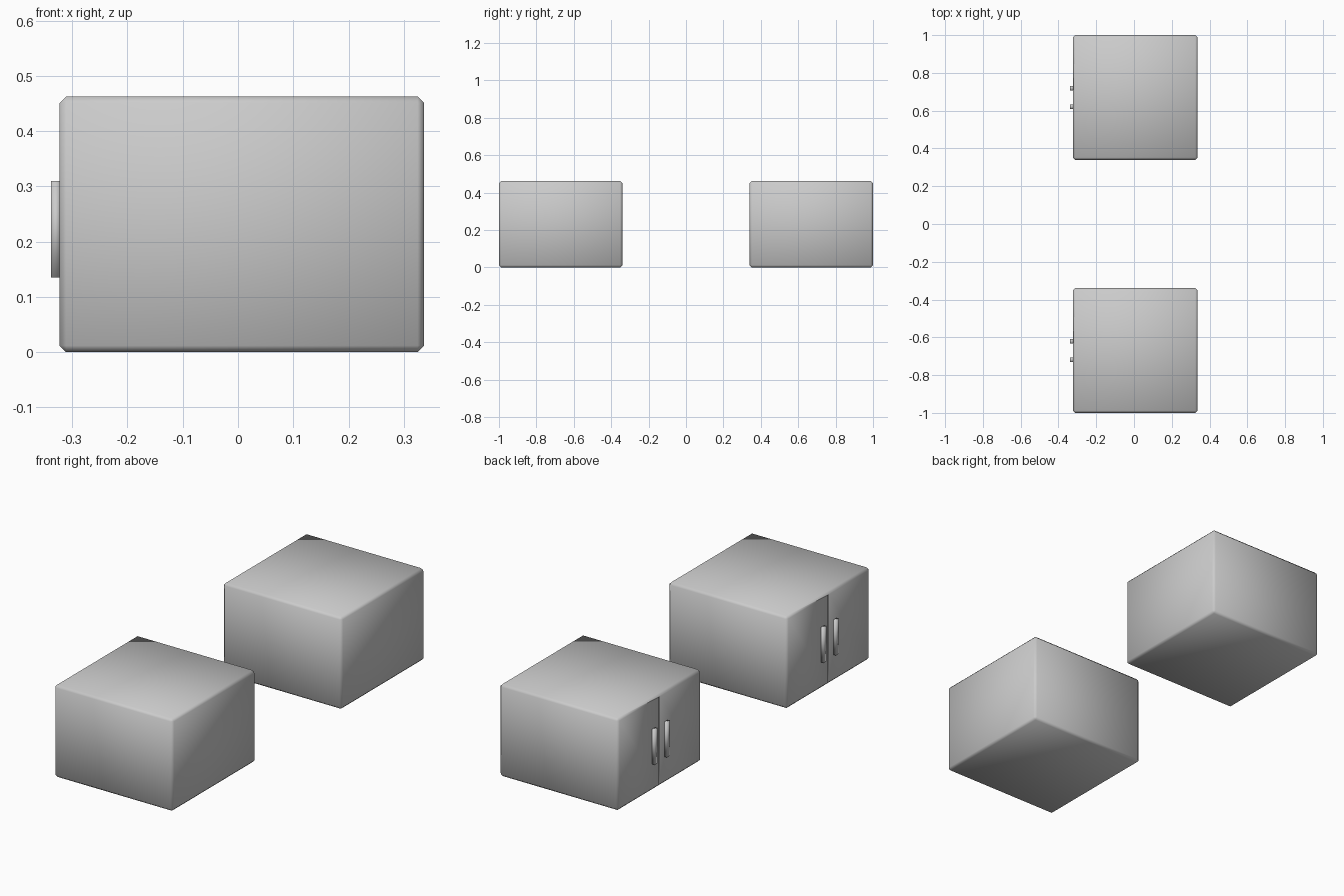
import bpy, bmesh
from mathutils import Vector

cube = bpy.data.objects.get("Cube")
if cube:
    bpy.data.objects.remove(cube, do_unlink=True)

grey = bpy.data.materials.new("light_grey")
grey.use_nodes = True
grey.diffuse_color = (0.6, 0.6, 0.6, 1)
grey.node_tree.nodes["Principled BSDF"].inputs["Base Color"].default_value = grey.diffuse_color

SIDE, HEIGHT, CHAMFER = 0.66, 0.463, 0.012
FRONT_X = -0.323          # plane of the doors
GAP, GAP_DEPTH = 0.007, 0.01


def box(lo, hi):
    bm = bmesh.new()
    bmesh.ops.create_cube(bm, size=1)
    lo, hi = Vector(lo), Vector(hi)
    bmesh.ops.scale(bm, vec=hi - lo, verts=bm.verts)
    bmesh.ops.translate(bm, vec=(lo + hi) / 2, verts=bm.verts)
    return bm


def finish(bm, name):
    bmesh.ops.recalc_face_normals(bm, faces=bm.faces)
    for f in bm.faces:
        f.smooth = True
    mesh = bpy.data.meshes.new(name)
    bm.to_mesh(mesh)
    bm.free()
    mesh.materials.append(grey)
    obj = bpy.data.objects.new(name, mesh)
    bpy.context.collection.objects.link(obj)


def door_faces(bm):
    return [f for f in bm.faces if f.normal.x < -0.99]


def cabinet(label, cy):
    # chamfered body
    bm = box((FRONT_X, cy - SIDE / 2, 0), (FRONT_X + SIDE, cy + SIDE / 2, HEIGHT))
    bmesh.ops.bevel(bm, geom=bm.edges[:], offset=CHAMFER, segments=1, affect='EDGES')
    bm.normal_update()
    # narrow gap between the two doors
    for y in (cy - GAP / 2, cy + GAP / 2):
        faces = door_faces(bm)
        edges = {e for f in faces for e in f.edges}
        verts = {v for f in faces for v in f.verts}
        bmesh.ops.bisect_plane(bm, geom=faces + list(edges) + list(verts),
                               plane_co=(0, y, 0), plane_no=(0, 1, 0))
        bm.normal_update()
    strip = [f for f in door_faces(bm) if abs(f.calc_center_median().y - cy) < GAP]
    out = bmesh.ops.extrude_face_region(bm, geom=strip)
    bmesh.ops.delete(bm, geom=strip, context='FACES_ONLY')
    moved = [g for g in out["geom"] if isinstance(g, bmesh.types.BMVert)]
    bmesh.ops.translate(bm, vec=(GAP_DEPTH, 0, 0), verts=moved)
    finish(bm, label + "_cabinet")

    # upright handle on each door
    for side, s in (("near", -1), ("far", 1)):
        y = cy + s * 0.049
        finish(box((-0.338, y - 0.012, 0.135), (FRONT_X + 0.002, y + 0.012, 0.31)),
               label + "_handle_" + side)


cabinet("front", -0.67)
cabinet("back", 0.67)
